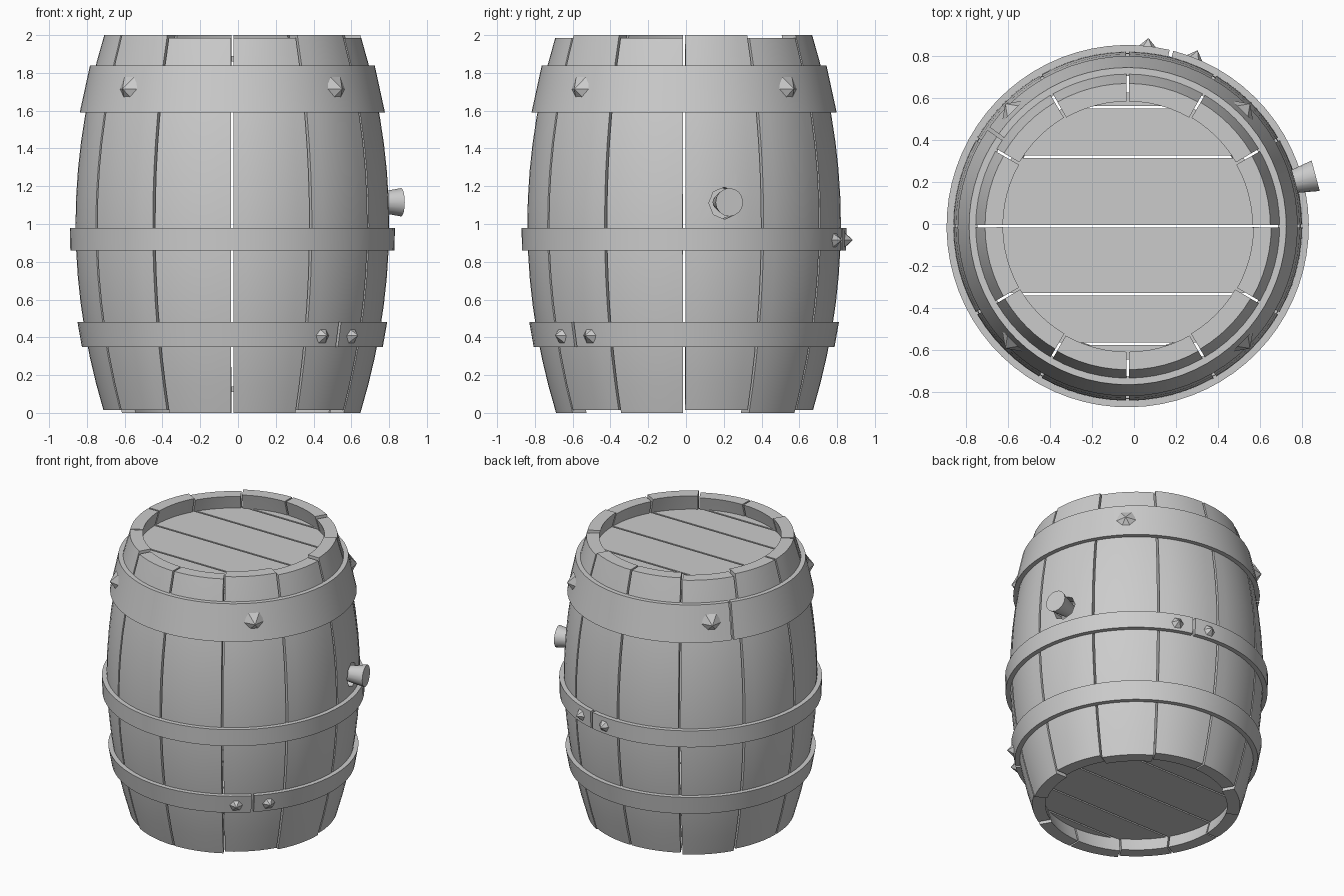
import bpy, bmesh
from math import radians, sin, cos, pi, sqrt
from mathutils import Vector, Matrix

if "Cube" in bpy.data.objects:
    bpy.data.objects.remove(bpy.data.objects["Cube"])

CENTRE = Vector((-0.03, -0.01, 0))
STAVES = 12

grey = bpy.data.materials.new("plain_grey")
grey.use_nodes = True
grey.diffuse_color = (0.6, 0.6, 0.6, 1)
grey.node_tree.nodes["Principled BSDF"].inputs["Base Color"].default_value = (0.6, 0.6, 0.6, 1)


def belly(z):
    """Outer radius of the barrel at a height."""
    return 0.83 - 0.152 * (z - 1) ** 2


def finish(name, bm, smooth=True):
    bmesh.ops.recalc_face_normals(bm, faces=bm.faces)
    mesh = bpy.data.meshes.new(name)
    bm.to_mesh(mesh)
    bm.free()
    mesh.materials.append(grey)
    obj = bpy.data.objects.new(name, mesh)
    obj.location = CENTRE
    bpy.context.collection.objects.link(obj)
    if smooth:
        bpy.ops.object.select_all(action='DESELECT')
        obj.select_set(True)
        bpy.context.view_layer.objects.active = obj
        bpy.ops.object.shade_smooth_by_angle(angle=radians(30))
    return obj


def loft(bm, rings):
    """Bridge equal closed rings of points and cap both ends."""
    rows = [[bm.verts.new(p) for p in ring] for ring in rings]
    for low, high in zip(rows, rows[1:]):
        for i in range(len(low)):
            j = (i + 1) % len(low)
            bm.faces.new((low[i], low[j], high[j], high[i]))
    bm.faces.new(rows[0])
    bm.faces.new(rows[-1])


def curved_shell(name, start, end, bottom, top, offset, thick, around, up):
    """Arc of barrel wall between two angles (degrees) and two heights."""
    bm = bmesh.new()
    angles = [radians(start + (end - start) * i / around) for i in range(around + 1)]
    rings = []
    for k in range(up + 1):
        z = bottom + (top - bottom) * k / up
        r = belly(z) + offset
        outer = [(r * cos(a), r * sin(a), z) for a in angles]
        inner = [((r - thick) * cos(a), (r - thick) * sin(a), z) for a in reversed(angles)]
        rings.append(outer + inner)
    # Split caps into quads by building them strip by strip
    rows = [[bm.verts.new(p) for p in ring] for ring in rings]
    n = len(rows[0])
    for low, high in zip(rows, rows[1:]):
        for i in range(n):
            j = (i + 1) % n
            bm.faces.new((low[i], low[j], high[j], high[i]))
    for row in (rows[0], rows[-1]):
        for i in range(around):
            bm.faces.new((row[i], row[i + 1], row[n - 2 - i], row[n - 1 - i]))
    return finish(name, bm)


def outward(angle, radius, z):
    """Frame whose local z points out of the barrel."""
    a = radians(angle)
    return (Matrix.Translation((radius * cos(a), radius * sin(a), z))
            @ Matrix.Rotation(a, 4, 'Z') @ Matrix.Rotation(pi / 2, 4, 'Y'))


def cone(name, frame, r1, r2, depth, sides, smooth=False):
    """Cone or cylinder starting at the frame and growing outward."""
    bm = bmesh.new()
    bmesh.ops.create_cone(bm, cap_ends=True, segments=sides, radius1=r1, radius2=r2, depth=depth,
                          matrix=frame @ Matrix.Translation((0, 0, depth / 2)))
    return finish(name, bm, smooth)


# Staves, some set slightly lower than others
low_staves = {1, 4, 8, 9, 11}
step = 360 / STAVES
staves = []
for i in range(STAVES):
    drop = 0 if i in low_staves else 0.015
    staves.append(curved_shell(f"stave_{i + 1}", i * step + 0.5, (i + 1) * step - 0.5,
                               drop, 1.985 + drop, 0, 0.085, 6, 14))

# Bung hole cut through one stave, with a flared cork in it
hole = cone("bung_hole_cutter", outward(15, 0.65, 1.11), 0.085, 0.085, 0.3, 8)
hole.hide_render = True
hole.hide_viewport = True
hole.display_type = 'WIRE'
cut = staves[0].modifiers.new("bung_hole", 'BOOLEAN')
cut.operation = 'DIFFERENCE'
cut.solver = 'EXACT'
cut.object = hole
cone("cork", outward(15, 0.74, 1.115), 0.042, 0.075, 0.185, 16, True)

# Planked lid and base, recessed inside the staves
LID_RADIUS = 0.64
seams = [-LID_RADIUS, -0.56, -0.325, 0, 0.33, 0.565, LID_RADIUS]
for part, z in (("lid", 1.86), ("base", 0.11)):
    for n, (y0, y1) in enumerate(zip(seams, seams[1:])):
        y0, y1 = y0 + 0.006, y1 - 0.006
        ys = [y0 + (y1 - y0) * k / 8 for k in range(9)]
        edge = [(sqrt(LID_RADIUS ** 2 - y * y), y) for y in ys]
        outline = edge + [(-x, y) for x, y in reversed(edge)]
        bm = bmesh.new()
        loft(bm, [[(x, y, h) for x, y in outline] for h in (z, z + 0.03)])
        finish(f"{part}_plank_{n + 1}", bm, False)

# Split hoops: name, seam angle, bottom, top
for name, seam, bottom, top in (("top_hoop", 145, 1.59, 1.84),
                                ("middle_hoop", 76, 0.86, 0.98),
                                ("bottom_hoop", -46, 0.35, 0.48)):
    curved_shell(name, seam + 0.6, seam + 359.4, bottom, top, 0.031, 0.04, 72, 1)
    mid = (bottom + top) / 2
    if name == "top_hoop":
        # Large faceted studs at the four diagonals
        for k in range(4):
            cone(f"large_stud_{k + 1}", outward(45 + 90 * k, belly(mid) + 0.02, mid),
                 0.072, 0, 0.05, 6)
    else:
        # Pair of rivets either side of the seam
        for side in (-1, 1):
            cone(f"{name}_rivet_{'a' if side < 0 else 'b'}",
                 outward(seam + side * 7.7, belly(mid) + 0.025, mid - 0.005), 0.045, 0, 0.045, 6)
